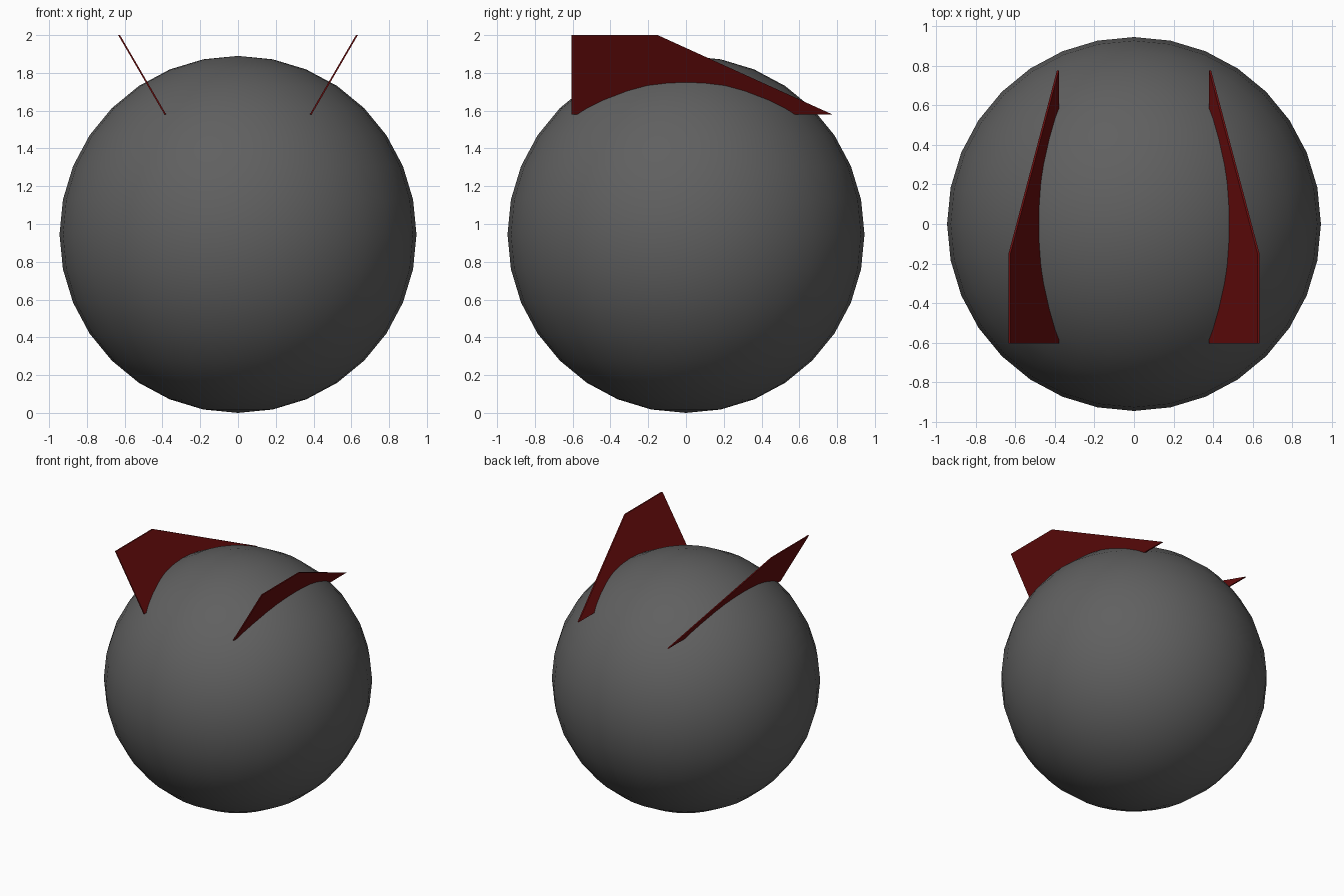
import bpy, bmesh
from mathutils import Vector

if "Cube" in bpy.data.objects:
    bpy.data.objects.remove(bpy.data.objects["Cube"])


def material(name, rgb):
    m = bpy.data.materials.new(name)
    m.diffuse_color = (*rgb, 1)
    m.use_nodes = True
    m.node_tree.nodes["Principled BSDF"].inputs["Base Color"].default_value = m.diffuse_color
    return m


grey = material("dark grey", (0.117, 0.117, 0.117))
red = material("dark red", (0.138, 0.004, 0.004))

# Round smooth body
bpy.ops.mesh.primitive_uv_sphere_add(segments=32, ring_count=16, radius=0.945,
                                     location=(0, 0, 0.945))
body = bpy.context.object
body.name = "body"
body.data.materials.append(grey)
bpy.ops.object.shade_smooth()

# Thin swept fins leaning outwards, outline given as (y, z)
OUTLINE = [(-0.605, 1.58), (-0.605, 2.0), (-0.15, 2.0), (0.775, 1.58)]
HALF = 0.005


def fin(name, side):
    bm = bmesh.new()
    rings = []
    for off in (-HALF, HALF):
        rings.append([bm.verts.new(Vector((
            side * (0.385 + (z - 1.58) * 0.582 + off), y, z)))
            for y, z in OUTLINE])
    a, b = rings
    bm.faces.new(a)
    bm.faces.new(b[::-1])
    for i in range(4):
        j = (i + 1) % 4
        bm.faces.new((a[i], b[i], b[j], a[j]))
    bmesh.ops.recalc_face_normals(bm, faces=bm.faces)
    mesh = bpy.data.meshes.new(name)
    bm.to_mesh(mesh)
    bm.free()
    mesh.materials.append(red)
    bpy.context.collection.objects.link(bpy.data.objects.new(name, mesh))


fin("fin_right", 1)
fin("fin_left", -1)
